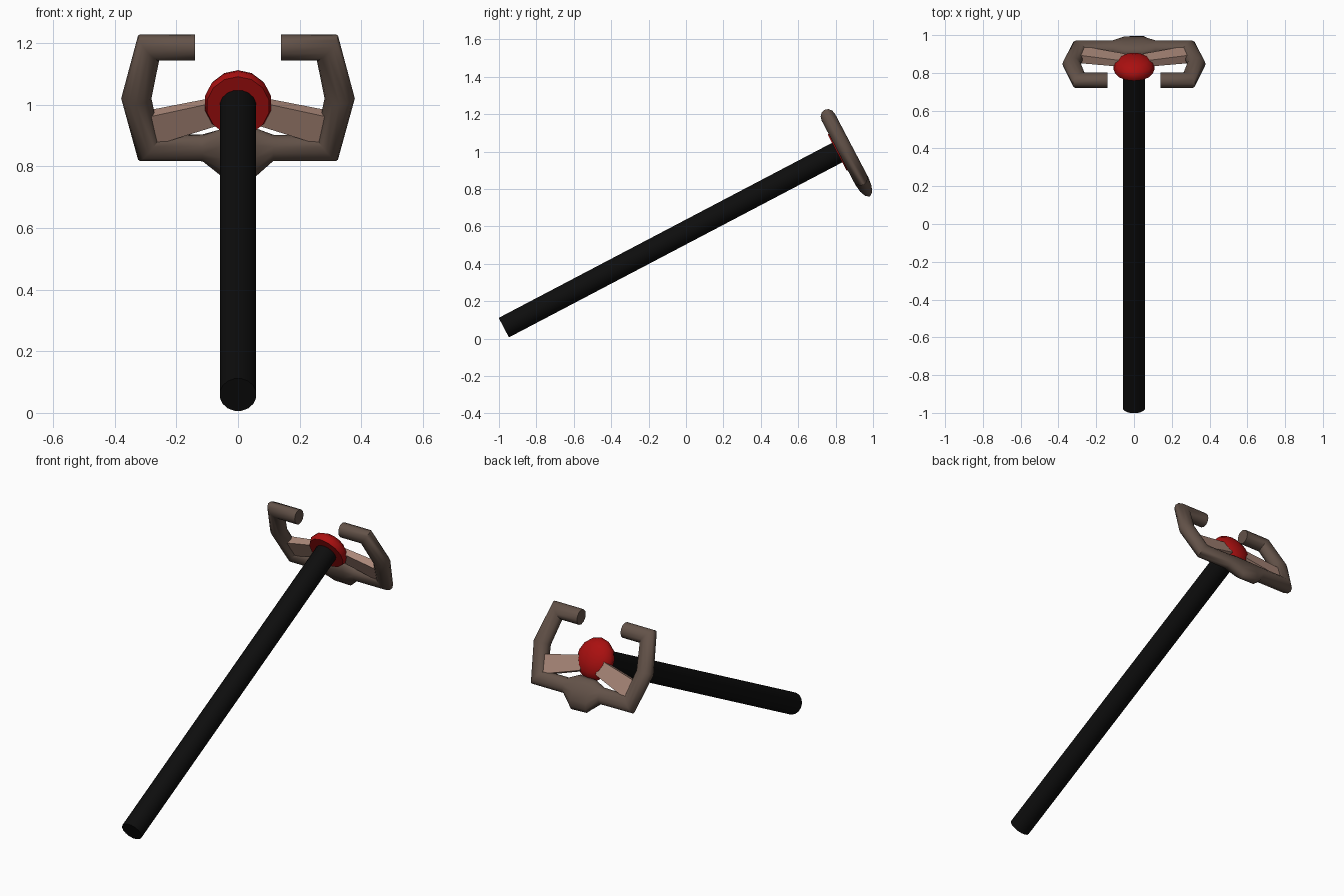
import bpy, bmesh, math
from mathutils import Vector

if "Cube" in bpy.data.objects:
    bpy.data.objects.remove(bpy.data.objects["Cube"])

TILT = math.radians(27.7)
C, S = math.cos(TILT), math.sin(TILT)
AXIS_V = 0.505      # column axis height within the wheel plane
WHEEL_N = 1.224     # wheel plane distance along the column axis


def place(x, v, n):
    """x across, v up the wheel plane, n along the column."""
    return Vector((x, n * C - v * S, n * S + v * C))


def material(name, rgb):
    m = bpy.data.materials.new(name)
    m.diffuse_color = (*rgb, 1)
    m.use_nodes = True
    m.node_tree.nodes["Principled BSDF"].inputs["Base Color"].default_value = m.diffuse_color
    return m


black = material("black", (0.004, 0.004, 0.004))
brown = material("brown", (0.125, 0.085, 0.066))
tan = material("tan", (0.40, 0.245, 0.19))
red = material("red", (0.40, 0.005, 0.005))


def loft(name, rings, mat, angle=40):
    """Skin a list of equal-sized rings and cap both ends."""
    bm = bmesh.new()
    loops = [[bm.verts.new(place(*p)) for p in ring] for ring in rings]
    k = len(loops[0])
    for a, b in zip(loops, loops[1:]):
        for i in range(k):
            j = (i + 1) % k
            bm.faces.new((a[i], a[j], b[j], b[i]))
    bm.faces.new(loops[0])
    bm.faces.new(loops[-1])
    bmesh.ops.recalc_face_normals(bm, faces=bm.faces)
    me = bpy.data.meshes.new(name)
    bm.to_mesh(me)
    bm.free()
    me.materials.append(mat)
    ob = bpy.data.objects.new(name, me)
    bpy.context.collection.objects.link(ob)
    bpy.ops.object.select_all(action='DESELECT')
    ob.select_set(True)
    bpy.context.view_layer.objects.active = ob
    if angle:
        bpy.ops.object.shade_smooth_by_angle(angle=math.radians(angle))
    return ob


def turned(name, profile, mat, sides, sx=1.0, angle=40):
    """Revolve (n, radius) pairs about the column axis."""
    turn = [2 * math.pi * (i + 0.5) / sides for i in range(sides)]
    loft(name, [[(sx * r * math.cos(t), AXIS_V + r * math.sin(t), n) for t in turn]
                for n, r in profile], mat, angle)


# Steering column
turned("column", [(-0.835, 0.06), (1.19, 0.06)], black, 16)

# Domed centre hub with a flat front
turned("hub", [(1.178, 0.109), (1.20, 0.117), (1.225, 0.108),
               (1.247, 0.08), (1.26, 0.04), (1.263, 0.01)], red, 14, 0.94)

# Open wheel rim: (x, v, in-plane radius), mirrored across the middle
half = [(0.14, 0.696, 0.043), (0.29, 0.696, 0.043), (0.33, 0.51, 0.048),
        (0.29, 0.329, 0.043), (0.115, 0.329, 0.043), (0.05, 0.31, 0.09)]
path = half + [(-x, v, r) for x, v, r in reversed(half)]
rings = []
for i, (x, v, r) in enumerate(path):
    p = Vector((x, v))
    before = (p - Vector(path[i - 1][:2])).normalized() if i else None
    after = (Vector(path[i + 1][:2]) - p).normalized() if i < len(path) - 1 else None
    tangent = ((before or after) + (after or before)).normalized()
    if abs(x) < 0.12:
        tangent = Vector((-1, 0))          # upright sections at the lower boss
    side = Vector((-tangent.y, tangent.x))
    miter = r / max(0.5, tangent.dot(before or after))
    rings.append([(x + side.x * miter * math.cos(t), v + side.y * miter * math.cos(t),
                   WHEEL_N + 0.04 * math.sin(t))
                  for t in [2 * math.pi * k / 12 for k in range(12)]])
loft("wheel_rim", rings, brown, 50)

# Tapered spokes from the hub to each side of the rim
for label, s in (("right", 1), ("left", -1)):
    ends = [(0.05, 0.425, 0.51, 0.018), (0.30, 0.34, 0.452, 0.024)]
    loft(label + "_spoke",
         [[(s * x, lo, WHEEL_N - d), (s * x, hi, WHEEL_N - d),
           (s * x, hi, WHEEL_N + d), (s * x, lo, WHEEL_N + d)]
          for x, lo, hi, d in ends], tan, 0)
